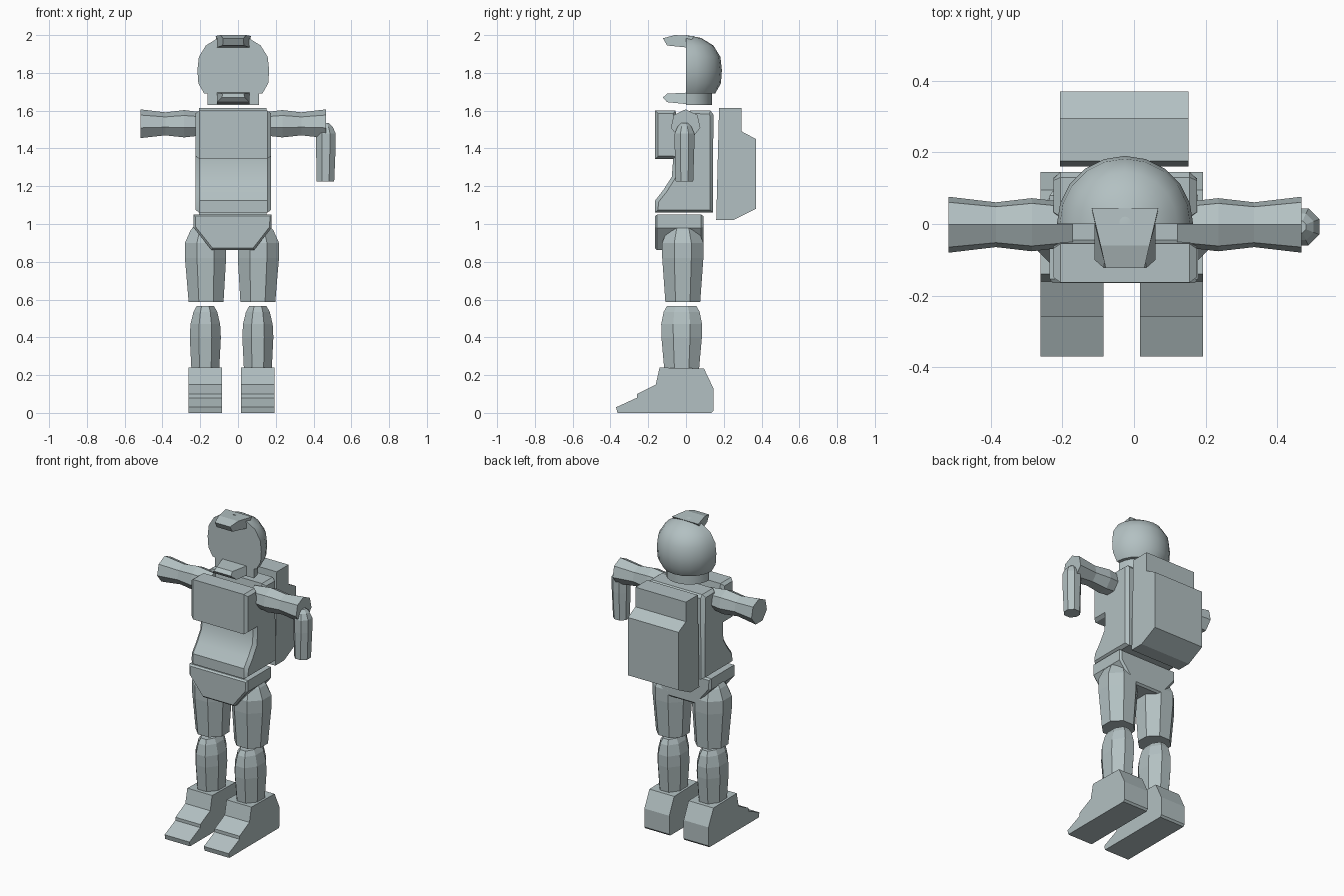
import bpy, bmesh, math
from mathutils import Vector

cube = bpy.data.objects.get("Cube")
if cube:
    bpy.data.objects.remove(cube, do_unlink=True)

CX = -0.025  # body centre line

mat = bpy.data.materials.new("pale grey blue")
mat.use_nodes = True
COL = (0.45, 0.53, 0.54, 1)
mat.diffuse_color = COL
mat.node_tree.nodes["Principled BSDF"].inputs["Base Color"].default_value = COL


def finish(bm, name, smooth=None):
    bmesh.ops.recalc_face_normals(bm, faces=bm.faces)
    me = bpy.data.meshes.new(name)
    bm.to_mesh(me)
    bm.free()
    me.materials.append(mat)
    ob = bpy.data.objects.new(name, me)
    bpy.context.collection.objects.link(ob)
    if smooth:
        bpy.ops.object.select_all(action='DESELECT')
        ob.select_set(True)
        bpy.context.view_layer.objects.active = ob
        bpy.ops.object.shade_smooth_by_angle(angle=math.radians(smooth))
    return ob


def prism(name, pts, a, b, axis='x', bevel=(0, 0), smooth=None):
    """Extrude a side (y,z) profile along x, or a front (x,z) profile along y."""
    bm = bmesh.new()

    def ring(t):
        return [bm.verts.new((t, u, v) if axis == 'x' else (u, t, v)) for u, v in pts]
    r0, r1 = ring(a), ring(b)
    caps = [bm.faces.new(r0), bm.faces.new(r1)]
    n = len(pts)
    for i in range(n):
        j = (i + 1) % n
        bm.faces.new((r0[i], r0[j], r1[j], r1[i]))
    bmesh.ops.recalc_face_normals(bm, faces=bm.faces)
    if bevel[0]:
        bmesh.ops.inset_individual(bm, faces=caps, thickness=bevel[0], depth=bevel[1])
    return finish(bm, name, smooth)


def limb(name, stations, sides=8, axis='z', turn=0.0, smooth=None):
    """Loft of rings: (centre xyz, radius u, radius v)."""
    bm = bmesh.new()
    rings = []
    for c, ru, rv in stations:
        ring = []
        for k in range(sides):
            t = turn + 2 * math.pi * k / sides
            u, v = ru * math.cos(t), rv * math.sin(t)
            off = (u, v, 0) if axis == 'z' else (0, u, v)
            ring.append(bm.verts.new(Vector(c) + Vector(off)))
        rings.append(ring)
    for p, q in zip(rings, rings[1:]):
        for k in range(sides):
            j = (k + 1) % sides
            bm.faces.new((p[k], p[j], q[j], q[k]))
    bm.faces.new(rings[0])
    bm.faces.new(rings[-1])
    return finish(bm, name, smooth)


# head: half-turned shell closed by a flat face plate
prof = [(0.08, 1.985), (0.145, 1.945), (0.182, 1.885), (0.19, 1.815), (0.185, 1.745),
        (0.155, 1.692), (0.137, 1.69), (0.137, 1.63)]
bm = bmesh.new()
SEG = 10
top, bot = bm.verts.new((CX, 0, 2.0)), bm.verts.new((CX, 0, 1.63))
cols = []
for k in range(SEG + 1):
    t = math.pi * k / SEG
    cols.append([bm.verts.new((CX + r * math.cos(t), r * math.sin(t), z)) for r, z in prof])
for a, b in zip(cols, cols[1:]):
    bm.faces.new((top, a[0], b[0]))
    bm.faces.new((bot, b[-1], a[-1]))
    for i in range(len(prof) - 1):
        bm.faces.new((a[i], a[i + 1], b[i + 1], b[i]))
bm.faces.new([top] + cols[0] + [bot])
bm.faces.new([bot] + cols[-1][::-1] + [top])
finish(bm, "head", smooth=30)

# brow visor and chin guard: tapered wedges, mirrored in height
for name, s, back in (("brow_visor", 1, 0.045), ("chin_guard", -1, 0.0)):
    z0 = 1.815
    prof = [(back, 0.18, 0.093), (-0.06, 0.185, 0.068), (-0.122, 0.168, 0.054),
            (-0.10, 0.13, 0.056), (0.0, 0.12, 0.085)]
    if s < 0:
        prof = [(0.0, 0.18, 0.085), (-0.10, 0.17, 0.085), (-0.122, 0.145, 0.06),
                (-0.10, 0.125, 0.056), (0.0, 0.12, 0.085)]
    bm = bmesh.new()
    L, R = [[bm.verts.new((CX + d * w, y, z0 + s * z)) for y, z, w in prof] for d in (-1, 1)]
    bm.faces.new(L)
    bm.faces.new(R)
    for i in range(len(prof)):
        j = (i + 1) % len(prof)
        bm.faces.new((L[i], L[j], R[j], R[i]))
    finish(bm, name)

# torso with chest step, waist flare and arm openings
torso = [(-0.163, 1.60), (-0.055, 1.60), (-0.045, 1.52), (0.01, 1.52), (0.02, 1.60),
         (0.13, 1.60), (0.145, 1.58), (0.142, 1.06), (-0.163, 1.06), (-0.163, 1.125),
         (-0.12, 1.18), (-0.075, 1.25), (-0.068, 1.345), (-0.163, 1.345)]
prism("torso", torso, CX - 0.18, CX + 0.18, bevel=(0.02, 0.02), smooth=32)

# backpack
pack = [(0.175, 1.615), (0.295, 1.615), (0.295, 1.49), (0.37, 1.45),
        (0.37, 1.08), (0.25, 1.02), (0.16, 1.02)]
prism("backpack", pack, -0.206, 0.152)

# hip guard
hips = [(-0.235, 1.05), (0.178, 1.05), (0.178, 0.98), (0.085, 0.862), (-0.14, 0.862), (-0.235, 0.98)]
prism("hip_guard", hips, -0.153, 0.08, axis='y', bevel=(0.012, 0.012))

# upper arms and legs on both sides
for side, s in (("right", -1), ("left", 1)):
    arm = [(0.145, 0.062), (0.26, 0.076), (0.36, 0.064), (0.492, 0.08)]
    limb(side + "_upper_arm", [((CX + s * d, -0.002, 1.527), r, r) for d, r in arm],
         sides=7, axis='x', turn=math.pi / 2)

    tx = -0.032 + s * 0.137
    thigh = [(0.0, 1.0, 0.06), (0.0, 0.965, 0.09), (0.003, 0.90, 0.118),
             (0.003, 0.82, 0.118), (0.0, 0.588, 0.1)]
    limb(side + "_thigh", [((tx + s * dx, -0.017, z), r, r) for dx, z, r in thigh],
         turn=math.pi / 8, sides=8)

    sx = -0.034 + s * 0.139
    shin = [(0.565, 0.05, 0.085), (0.535, 0.068, 0.103), (0.47, 0.085, 0.117),
            (0.40, 0.089, 0.116), (0.235, 0.08, 0.1)]
    limb(side + "_shin", [((sx, -0.023, z), ru, rv) for z, ru, rv in shin],
         turn=math.pi / 8, sides=8)

    foot = [(-0.14, 0.24), (0.095, 0.235), (0.145, 0.13), (0.145, 0.012), (0.135, 0),
            (-0.363, 0), (-0.37, 0.03), (-0.26, 0.08), (-0.26, 0.10), (-0.16, 0.15)]
    prism(side + "_foot", foot, sx - 0.088, sx + 0.088)

# left forearm hanging from a rounded elbow
fore = [(0.463, 1.535, 0.018), (0.464, 1.515, 0.04), (0.465, 1.48, 0.056),
        (0.465, 1.40, 0.056), (0.463, 1.225, 0.05)]
limb("left_forearm", [((x, -0.008, z), r, r) for x, z, r in fore], turn=math.pi / 8, sides=8)
